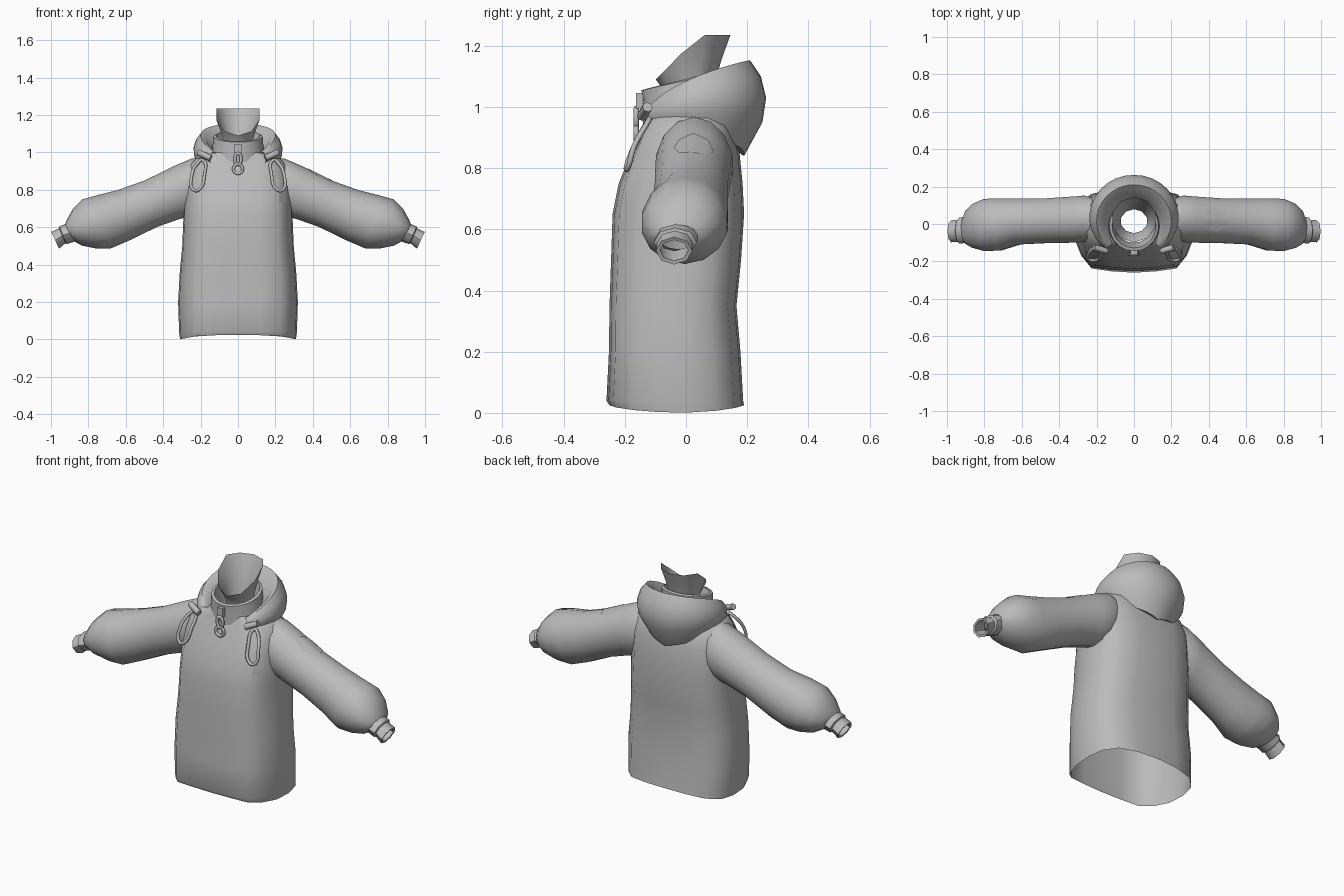
import bpy, bmesh, math
from mathutils import Vector

cube = bpy.data.objects.get("Cube")
if cube:
    bpy.data.objects.remove(cube, do_unlink=True)

GREY = (0.5, 0.5, 0.5, 1)
fabric = bpy.data.materials.new("plain grey")
fabric.use_nodes = True
fabric.diffuse_color = GREY
fabric.node_tree.nodes["Principled BSDF"].inputs["Base Color"].default_value = GREY


def add(name, data, mirror=False):
    obj = bpy.data.objects.new(name, data)
    bpy.context.collection.objects.link(obj)
    data.materials.append(fabric)
    if mirror:
        obj.modifiers.new("mirror", 'MIRROR')
    return obj


def finish(name, bm, mirror=False):
    bmesh.ops.recalc_face_normals(bm, faces=bm.faces)
    mesh = bpy.data.meshes.new(name)
    bm.to_mesh(mesh)
    bm.free()
    return add(name, mesh, mirror)


def loft(name, rings, closed=True, mirror=False):
    bm = bmesh.new()
    rows = [[bm.verts.new(p) for p in ring] for ring in rings]
    n = len(rows[0])
    for a, b in zip(rows, rows[1:]):
        for i in range(n if closed else n - 1):
            j = (i + 1) % n
            bm.faces.new((a[i], a[j], b[j], b[i]))
    return finish(name, bm, mirror)


def oval(top, bottom, y0, y1, n):
    """Ring between a top and a bottom point (x, z), spanning y0 to y1."""
    a = Vector((top[0], (y0 + y1) / 2, top[1]))
    b = Vector((bottom[0], (y0 + y1) / 2, bottom[1]))
    side = Vector((0, (y1 - y0) / 2, 0))
    turn = [math.tau * i / n for i in range(n)]
    return [(a + b) / 2 + (a - b) / 2 * math.cos(t) + side * math.sin(t) for t in turn]


def cord(name, points, thick, mirror=False):
    curve = bpy.data.curves.new(name, 'CURVE')
    curve.dimensions = '3D'
    curve.bevel_depth, curve.bevel_resolution, curve.resolution_u = thick, 1, 4
    spline = curve.splines.new('BEZIER')
    spline.bezier_points.add(len(points) - 1)
    for bp, p in zip(spline.bezier_points, points):
        bp.co = p
        bp.handle_left_type = bp.handle_right_type = 'AUTO'
    spline.use_cyclic_u = True
    return add(name, curve, mirror)


# Torso: flat faceted chest, rounder back, open hem
half = [(0, -1), (.38, -.97), (.72, -.9), (.88, -.62), (.98, -.25), (1, .2),
        (.95, .58), (.75, .86), (.4, .97), (0, 1)]
section = half + [(-x, y) for x, y in half[-2:0:-1]]
torso_rings = []
for z, w, front, back in [(.01, .31, -.25, .19), (.04, .315, -.26, .187), (.2, .32, -.252, .178),
                          (.35, .312, -.25, .165), (.5, .298, -.245, .18), (.65, .292, -.24, .19),
                          (.75, .29, -.22, .185), (.85, .285, -.18, .175), (.93, .265, -.145, .15),
                          (.975, .22, -.125, .12), (1.0, .13, -.12, .1)]:
    mid, depth = (front + back) / 2, (back - front) / 2
    lift = .015 if z < .02 else 0
    torso_rings.append([(x * w, mid + y * depth, z + lift * (y * y - x * x * .6)) for x, y in section])
torso = loft("torso", torso_rings)

# Sleeves, ballooning above the wrist
sleeve = loft("sleeves", [oval(*r, 14) for r in [
    ((.19, .97), (.25, .66), -.09, .14), ((.25, .967), (.285, .65), -.1, .155),
    ((.34, .928), (.31, .645), -.103, .15), ((.5, .85), (.43, .603), -.105, .14),
    ((.64, .8), (.58, .53), -.112, .14), ((.75, .772), (.68, .487), -.145, .14),
    ((.83, .75), (.76, .487), -.148, .138), ((.885, .695), (.835, .502), -.13, .11),
    ((.915, .64), (.885, .53), -.108, .07), ((.925, .615), (.893, .535), -.09, .04)]], mirror=True)

# Cuffs: a band, then a narrower hollow end
loft("cuffs", [oval(*r, 8) for r in [
    ((.905, .625), (.87, .525), -.1, .04), ((.955, .605), (.915, .51), -.105, .035),
    ((.957, .595), (.922, .515), -.095, .022), ((.998, .575), (.957, .485), -.098, .02),
    ((.992, .565), (.96, .497), -.085, .008), ((.93, .595), (.9, .53), -.085, .01)]], mirror=True)

# Stand-up collar, tilted back and folded inward
collar_rings = []
for zf, zb, r, yf, yb in [(.93, .96, .15, -.14, .13), (1.0, 1.04, .137, -.142, .125),
                          (1.055, 1.115, .132, -.145, .125), (1.06, 1.12, .118, -.128, .112),
                          (1.0, 1.05, .105, -.11, .1), (.95, .97, .1, -.1, .09)]:
    ring = []
    for i in range(20):
        a = math.tau * i / 20
        s = (1 + math.cos(a)) / 2
        ring.append((r * math.sin(a), yf + (yb - yf) * s, zf + (zb - zf) * s))
    collar_rings.append(ring)
loft("collar", collar_rings)

# Neck lining: narrow stem flaring to a rim that dips at the front
neck_rings = []
for k in range(4):
    t = k / 3
    ring = []
    for i in range(10):
        a = math.tau * i / 10
        c, s = math.cos(a), math.sin(a)
        r = .072 + .05 * t ** 1.5
        top = 1.09 + .145 * min(1, (1 + c) * .85)
        ring.append((r * s, .015 + .008 * t + c * (r - .008 * (1 - t)), 1 + (top - 1) * t))
    neck_rings.append(ring)
loft("neck_lining", neck_rings)

# Lowered hood: cross-sections (radius, height) swept around the collar
back = [(.12, 1.04), (.15, 1.09), (.18, 1.125), (.21, 1.152), (.245, 1.1), (.262, 1.03), (.25, .95), (.19, .84), (.12, .88)]
side = [(.12, 1.03), (.15, 1.06), (.175, 1.1), (.205, 1.118), (.235, 1.08), (.25, 1.03), (.245, .98), (.2, .9), (.12, .9)]
front = [(.13, .96), (.145, .98), (.165, 1.0), (.185, 1.0), (.195, .99), (.2, .975), (.2, .955), (.18, .93), (.13, .92)]
hood_rings = []
for i in range(-12, 13):
    t = abs(i) / 12
    weights = ((1 - t) * (1 - 2 * t), 4 * t * (1 - t), t * (2 * t - 1))
    a = math.radians(132) * i / 12
    ring = []
    for keys in zip(back, side, front):
        r, z = (sum(w * k[j] for w, k in zip(weights, keys)) for j in (0, 1))
        ring.append((r * math.sin(a), r * math.cos(a), z))
    hood_rings.append(ring)
loft("hood", hood_rings)

# Drawcord loops and their toggles
cord("drawcords", [(.19, -.12, .96), (.18, -.165, .88), (.21, -.195, .8), (.24, -.19, .8),
                   (.248, -.17, .87), (.21, -.125, .95)], .009, True)
axis = Vector((.9, .25, .4)).normalized()
bm = bmesh.new()
bmesh.ops.create_cone(bm, cap_ends=True, segments=8, radius1=.017, radius2=.017, depth=.075)
bmesh.ops.rotate(bm, verts=bm.verts, matrix=axis.to_track_quat('Z', 'Y').to_matrix())
bmesh.ops.translate(bm, verts=bm.verts, vec=(.18, -.135, .985))
finish("toggles", bm, True)

# Zip slider and looped pull
bm = bmesh.new()
bmesh.ops.create_cube(bm, size=1)
bmesh.ops.scale(bm, verts=bm.verts, vec=(.035, .022, .05))
bmesh.ops.translate(bm, verts=bm.verts, vec=(0, -.152, 1.02))
finish("zip_slider", bm)
for name, z, w, h in [("zip_pull_lower", .912, .025, .025), ("zip_pull_upper", .965, .017, .03)]:
    cord(name, [(w * x, -.163, z + h * y) for x, y in [(0, 1), (1, 0), (0, -1), (-1, 0)]], .009)


# Thin patches laid onto the fabric
def patch(name, target, axis_name, build):
    bm = bmesh.new()
    build(bm)
    obj = finish(name, bm)
    wrap = obj.modifiers.new("wrap", 'SHRINKWRAP')
    wrap.target, wrap.wrap_method, wrap.offset = target, 'PROJECT', .004
    setattr(wrap, "use_project_" + axis_name, True)
    wrap.use_negative_direction = True


def sleeve_badge(bm):
    bmesh.ops.create_circle(bm, cap_ends=True, cap_tris=True, segments=8, radius=.066)
    bmesh.ops.subdivide_edges(bm, edges=bm.edges, cuts=2, use_grid_fill=True)
    bmesh.ops.translate(bm, verts=bm.verts, vec=(.44, .025, .96))


def chest_tag(bm):
    bmesh.ops.create_grid(bm, x_segments=3, y_segments=4, size=.5)
    for v in bm.verts:
        v.co = (.24 + v.co.x * .035, -.24, .765 + v.co.y * .065)


patch("sleeve_badge", sleeve, "z", sleeve_badge)
patch("chest_tag", torso, "y", chest_tag)

# Smooth shading with sharp edges kept
for obj in bpy.context.scene.objects:
    obj.select_set(obj.type == 'MESH')
bpy.context.view_layer.objects.active = torso
bpy.ops.object.shade_smooth_by_angle(angle=math.radians(50))
